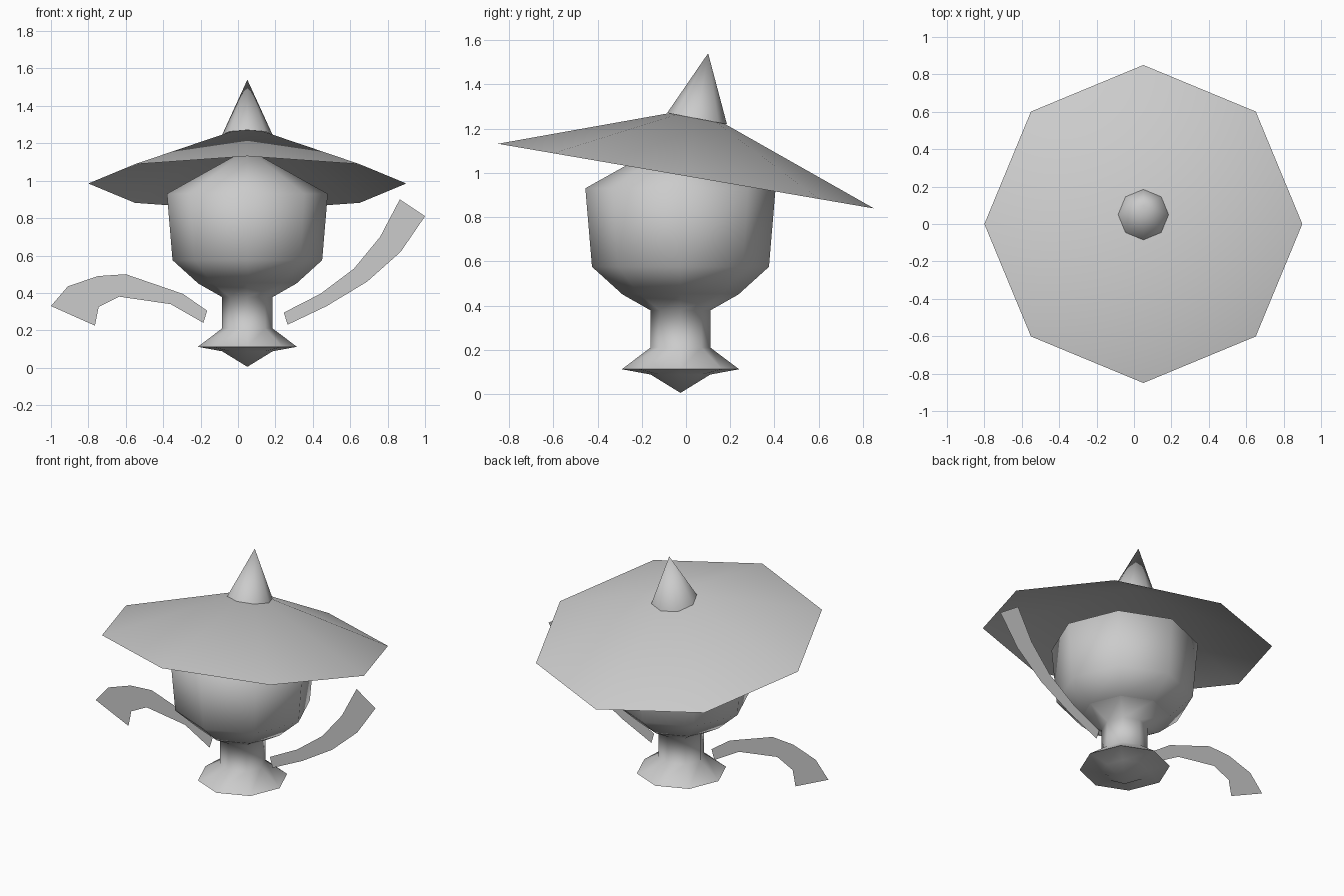
import bpy
import math

cube = bpy.data.objects.get("Cube")
if cube:
    bpy.data.objects.remove(cube, do_unlink=True)

SIDES = 8
AXIS_X = 0.05
BODY_Y = -0.025

grey = bpy.data.materials.new("plain_grey")
grey.use_nodes = True
colour = (0.6, 0.6, 0.6, 1)
grey.diffuse_color = colour
grey.node_tree.nodes["Principled BSDF"].inputs["Base Color"].default_value = colour


def add_mesh(name, verts, faces):
    mesh = bpy.data.meshes.new(name)
    mesh.from_pydata(verts, [], faces)
    mesh.materials.append(grey)
    obj = bpy.data.objects.new(name, mesh)
    bpy.context.collection.objects.link(obj)
    return obj


def smooth(obj, degrees):
    bpy.ops.object.select_all(action="DESELECT")
    obj.select_set(True)
    bpy.context.view_layer.objects.active = obj
    bpy.ops.object.shade_smooth_by_angle(angle=math.radians(degrees))


def turned(name, rings, tilt=0, degrees=65):
    """Stack octagonal rings (radius, centre y, z) from bottom to top; radius 0 is a point."""
    verts, faces, loops = [], [], []
    for radius, y, z in rings:
        start = len(verts)
        count = SIDES if radius else 1
        for i in range(count):
            a = math.tau * i / SIDES
            dy = radius * math.sin(a)
            verts.append((AXIS_X + radius * math.cos(a), y + dy, z + tilt * dy))
        loops.append([start + i % count for i in range(SIDES + 1)])
    for low, high in zip(loops, loops[1:]):
        for i in range(SIDES):
            corners = (low[i], low[i + 1], high[i + 1], high[i])
            faces.append(list(dict.fromkeys(corners)))
    smooth(add_mesh(name, verts, faces), degrees)


def ribbon(name, upper, lower):
    """Flat arm outlined by its upper and lower edges."""
    verts = [(x, BODY_Y, z) for x, z in upper + lower[::-1]]
    add_mesh(name, verts, [list(range(len(verts)))])


# Pointed foot, flared base, neck and collar
turned("neck_and_base", [(r, BODY_Y, z) for r, z in [
    (0, 0.005), (0.135, 0.088), (0.265, 0.112), (0.135, 0.21),
    (0.135, 0.378), (0.262, 0.45)]])

# Rounded head
turned("head", [(r, BODY_Y, z) for r, z in [
    (0, 0.45), (0.262, 0.45), (0.4, 0.575), (0.43, 0.93), (0, 1.17)]])

# Open hat brim tipped toward the back, with its leaning point
turned("hat_brim", [(0.85, 0, 0.985), (0, 0.05, 1.292)], tilt=-0.172)
turned("hat_point", [(0.135, 0.05, 1.245), (0, 0.1, 1.54)], tilt=-0.19)

# Flat ribbon arms
ribbon("left_arm",
       [(0.245, 0.295), (0.44, 0.395), (0.62, 0.53), (0.76, 0.7), (0.865, 0.9)],
       [(0.265, 0.23), (0.475, 0.33), (0.69, 0.46), (0.87, 0.62), (1, 0.81)])
ribbon("right_arm",
       [(-0.165, 0.305), (-0.295, 0.395), (-0.6, 0.5), (-0.75, 0.49),
        (-0.91, 0.435), (-1, 0.33)],
       [(-0.185, 0.24), (-0.36, 0.34), (-0.635, 0.38), (-0.745, 0.325),
        (-0.765, 0.225)])
